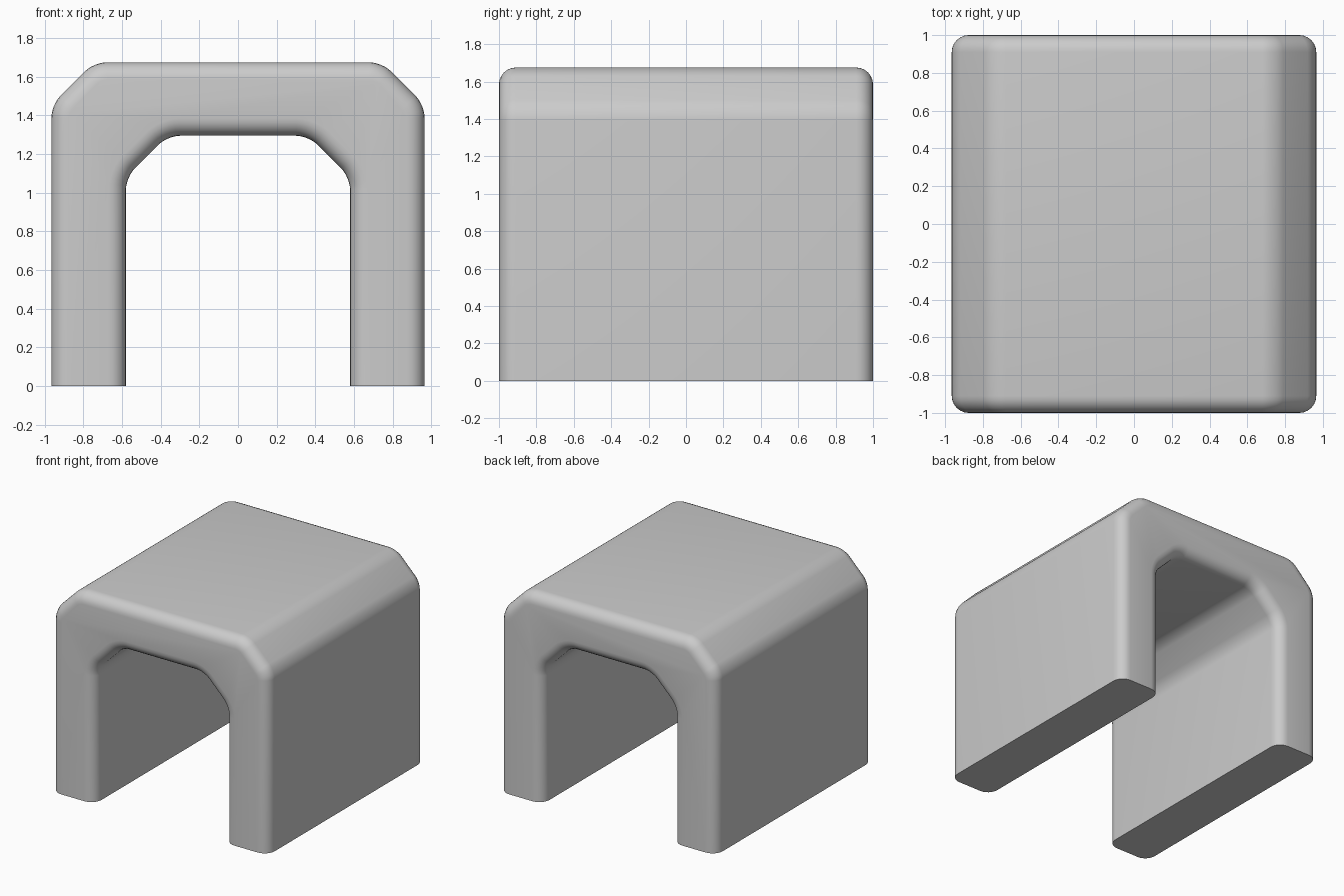
import bpy, bmesh

if "Cube" in bpy.data.objects:
    bpy.data.objects.remove(bpy.data.objects["Cube"])

# Half profile of the arch (x, z): outer outline up, inner outline down
outer = [(0.965, 0), (0.965, 1.455), (0.745, 1.675)]
inner = [(0.365, 1.295), (0.58, 1.08), (0.58, 0)]


def mirrored(points):
    return [(-x, z) for x, z in reversed(points)]


profile = outer + mirrored(outer) + mirrored(inner) + inner
# order: right outer, left outer, left inner (up), right inner (down)
profile = outer + mirrored(outer) + [(-x, z) for x, z in reversed(inner)] + inner

bm = bmesh.new()

# Extruded arch body
face = bm.faces.new([bm.verts.new((x, -1, z)) for x, z in profile])
ext = bmesh.ops.extrude_face_region(bm, geom=[face])
verts = [g for g in ext["geom"] if isinstance(g, bmesh.types.BMVert)]
bmesh.ops.translate(bm, verts=verts, vec=(0, 2, 0))
bmesh.ops.recalc_face_normals(bm, faces=bm.faces)


def round_edges(test, width, segments):
    edges = [e for e in bm.edges if test(*(v.co for v in e.verts))]
    bmesh.ops.bevel(bm, geom=edges, offset=width, offset_type='OFFSET',
                    segments=segments, profile=0.5, affect='EDGES')


# Soften the bends along the length
round_edges(lambda a, b: abs(a.y - b.y) > 1 and a.z > 0.1, 0.065, 6)
# Round the outline of both ends, leaving the feet flat and sharp
round_edges(lambda a, b: abs(a.y - b.y) < 0.01 and max(a.z, b.z) > 0.1, 0.09, 6)

mesh = bpy.data.meshes.new("arch_tunnel")
bm.to_mesh(mesh)
bm.free()
arch = bpy.data.objects.new("arch_tunnel", mesh)
bpy.context.collection.objects.link(arch)
bpy.context.view_layer.objects.active = arch
arch.select_set(True)
bpy.ops.object.shade_smooth_by_angle(angle=0.6)
